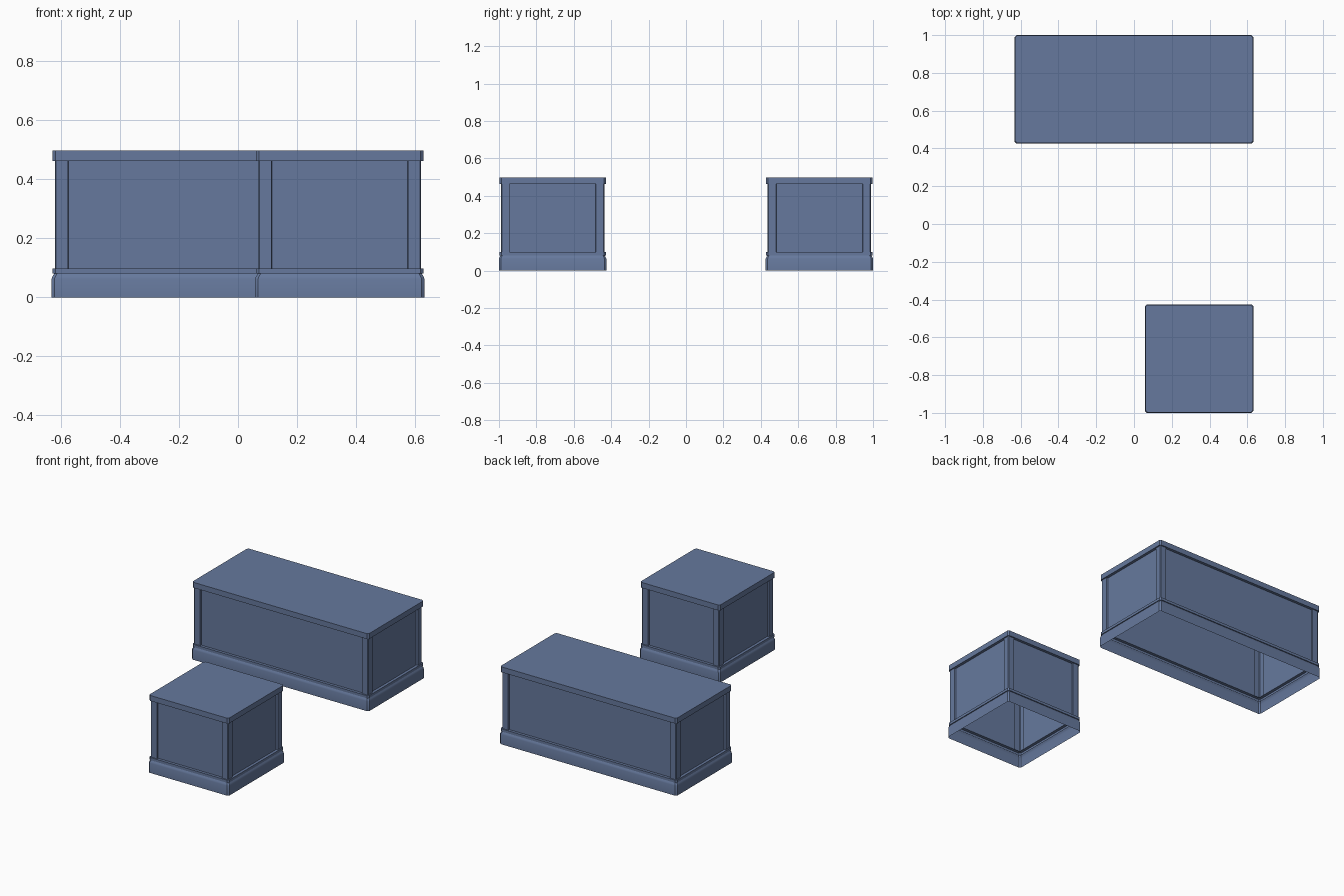
import bpy, bmesh
from math import pi, sin, cos
from mathutils import Vector

if "Cube" in bpy.data.objects:
    bpy.data.objects.remove(bpy.data.objects["Cube"])

HALF = 0.287          # half depth of both plinths
CHESTS = {            # name: (centre x, centre y, half width)
    "long_plinth": (0.0, 1 - HALF, 0.632),
    "square_plinth": (0.632 - HALF, -1 + HALF, HALF),
}
SIGNS = [(1, 1), (-1, 1), (-1, -1), (1, -1)]

paint = bpy.data.materials.new("slate_blue_paint")
paint.diffuse_color = (0.133, 0.191, 0.337, 1)
paint.use_nodes = True
paint.node_tree.nodes["Principled BSDF"].inputs["Base Color"].default_value = paint.diffuse_color


def chamfered(hx, hy, inset, r=0.010, n=1):
    """Rectangle outline with small cut corners."""
    hx, hy = hx - inset, hy - inset
    pts = []
    for k, (sx, sy) in enumerate(SIGNS):
        for i in range(n + 1):
            a = (k + i / n) * pi / 2
            pts.append((sx * (hx - r) + r * cos(a), sy * (hy - r) + r * sin(a)))
    return pts


def framed(hx, hy, inset=0.011, post=0.044, depth=0.01, c=0.004):
    """Outline with four corner posts standing proud of recessed panels."""
    hx, hy = hx - inset, hy - inset
    corner = [(hx - depth, hy - post - 0.002), (hx, hy - post), (hx, hy - c),
              (hx - c, hy), (hx - post, hy), (hx - post - 0.002, hy - depth)]
    pts = []
    for sx, sy in SIGNS:
        q = [(sx * x, sy * y) for x, y in corner]
        pts += q if sx * sy > 0 else q[::-1]
    return pts


def loft(name, rings, centre, cap=False):
    """Skin a stack of (outline, z) rings."""
    bm = bmesh.new()
    loops = [[bm.verts.new((x, y, z)) for x, y in pts] for pts, z in rings]
    for a, b in zip(loops, loops[1:]):
        n = len(a)
        for i in range(n):
            j = (i + 1) % n
            bm.faces.new((a[i], a[j], b[j], b[i]))
    if cap:
        bm.faces.new(loops[-1])
    me = bpy.data.meshes.new(name)
    bm.to_mesh(me)
    bm.free()
    me.materials.append(paint)
    ob = bpy.data.objects.new(name, me)
    ob.location = Vector((*centre, 0))
    bpy.context.collection.objects.link(ob)
    bpy.ops.object.select_all(action='DESELECT')
    ob.select_set(True)
    bpy.context.view_layer.objects.active = ob
    bpy.ops.object.shade_smooth_by_angle(angle=0.55)


for name, (cx, cy, hx) in CHESTS.items():
    def stack(profile):
        return [(chamfered(hx, HALF, inset), z) for inset, z in profile]

    # skirting board with sloped upper edge
    loft(name + "_skirting",
         stack([(0, 0), (0, 0.063), (0.003, 0.071), (0.009, 0.081)]), (cx, cy))
    # thin moulding above the skirting
    loft(name + "_moulding",
         stack([(0.009, 0.081), (0.003, 0.081), (0.003, 0.098),
                (0.022, 0.098)]), (cx, cy))
    # corner posts and recessed panels, open underneath
    outline = framed(hx, HALF)
    loft(name + "_panelled_body", [(outline, 0.098), (outline, 0.463)], (cx, cy))
    # overhanging top slab
    loft(name + "_top",
         stack([(0.022, 0.463), (0.003, 0.463), (0.003, 0.498)]),
         (cx, cy), cap=True)
